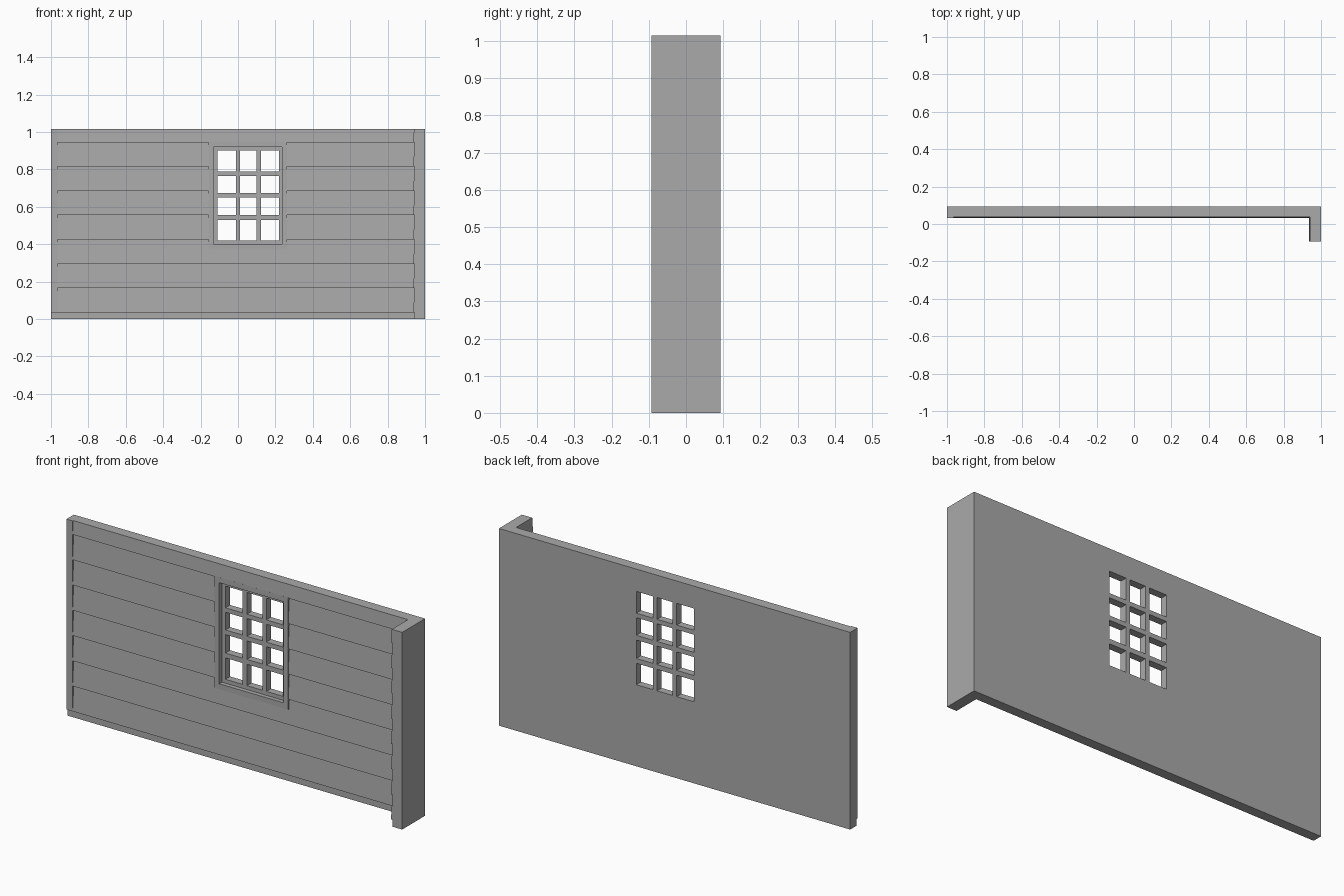
import bpy
import bmesh
from mathutils import Vector

cube = bpy.data.objects.get("Cube")
if cube:
    bpy.data.objects.remove(cube, do_unlink=True)

HEIGHT = 1.015
BACK = 0.093        # rear plane of the wall
FACE = 0.033        # front plane of trim and board lips
DEPTH = 0.009       # how far each board leans back
BOARD, FIRST = 0.13, 0.035

grey = bpy.data.materials.new("wall grey")
grey.use_nodes = True
grey.diffuse_color = (0.4, 0.4, 0.4, 1)
grey.node_tree.nodes["Principled BSDF"].inputs["Base Color"].default_value = (0.4, 0.4, 0.4, 1)


def make_object(name, bm):
    bmesh.ops.recalc_face_normals(bm, faces=bm.faces)
    mesh = bpy.data.meshes.new(name)
    bm.to_mesh(mesh)
    bm.free()
    mesh.materials.append(grey)
    obj = bpy.data.objects.new(name, mesh)
    bpy.context.collection.objects.link(obj)
    return obj


def prism(name, profile, place, start, end):
    """Extrude a closed profile; place(u, z, t) gives the position."""
    bm = bmesh.new()
    face = bm.faces.new([bm.verts.new(place(u, z, start)) for u, z in profile])
    new = bmesh.ops.extrude_face_region(bm, geom=[face])["geom"]
    shift = Vector(place(0, 0, end)) - Vector(place(0, 0, start))
    bmesh.ops.translate(bm, vec=shift, verts=[v for v in new if isinstance(v, bmesh.types.BMVert)])
    return make_object(name, bm)


def boxes(name, limits):
    """Boxes given as (x0, x1, y0, y1, z0, z1)."""
    bm = bmesh.new()
    for x0, x1, y0, y1, z0, z1 in limits:
        for v in bmesh.ops.create_cube(bm, size=1)["verts"]:
            v.co = (x1 if v.co.x > 0 else x0, y1 if v.co.y > 0 else y0, z1 if v.co.z > 0 else z0)
    return make_object(name, bm)


def cut(obj, cutter):
    mod = obj.modifiers.new("cut", "BOOLEAN")
    mod.operation, mod.solver, mod.object = "DIFFERENCE", "EXACT", cutter
    graph = bpy.context.evaluated_depsgraph_get()
    mesh = bpy.data.meshes.new_from_object(obj.evaluated_get(graph))
    obj.modifiers.clear()
    obj.data = mesh
    bpy.data.objects.remove(cutter, do_unlink=True)


def lap_profile(lip, rear):
    """Sawtooth of overlapping boards, closed along the rear plane."""
    points = [(rear, 0), (lip + DEPTH, 0)]
    z = FIRST
    while z < HEIGHT:
        top = min(z + BOARD, HEIGHT)
        points += [(lip + DEPTH, z), (lip, z), (lip + DEPTH * (top - z) / BOARD, top)]
        z += BOARD
    # drop the doubled point where one board meets the next
    points = [p for i, p in enumerate(points)
              if i == 0 or (Vector(p) - Vector(points[i - 1])).length > 1e-4]
    return points + [(rear, HEIGHT)]


def along_x(u, z, t):
    return (t, u, z)


def along_y(u, z, t):
    return (u, t, z)


# Main wall with lapped siding on the front
wall = prism("siding_wall", lap_profile(FACE, BACK), along_x, -0.965, 0.945)

# Short return wall, sided on its inner face
prism("return_wall", lap_profile(0.936, 1.0), along_y, -BACK, BACK)

# Corner board, stopping above the recessed base
prism("corner_board",
      [(BACK, 0), (FACE + DEPTH, 0), (FACE + DEPTH, FIRST), (FACE, FIRST), (FACE, HEIGHT), (BACK, HEIGHT)],
      along_x, -1, -0.965)

# Window recess and the grid of openings, leaving the muntins
LEFT, RIGHT, LOW, HIGH, SASH = -0.13, 0.235, 0.40, 0.92, 0.055
cut(wall, boxes("recess_cutter", [(LEFT, RIGHT, 0, SASH, LOW, HIGH)]))
columns = [(-0.11, -0.012), (0.012, 0.1), (0.123, 0.218)]
rows = [(0.42, 0.53), (0.555, 0.65), (0.674, 0.765), (0.788, 0.9)]
cut(wall, boxes("pane_cutter", [(x0, x1, 0, 0.2, z0, z1) for x0, x1 in columns for z0, z1 in rows]))

# Flat casing around the window
TRIM = 0.028
boxes("window_casing", [
    (LEFT - TRIM, LEFT, FACE, SASH, LOW - TRIM, HIGH + TRIM),
    (RIGHT, RIGHT + TRIM, FACE, SASH, LOW - TRIM, HIGH + TRIM),
    (LEFT, RIGHT, FACE, SASH, LOW - TRIM, LOW),
    (LEFT, RIGHT, FACE, SASH, HIGH, HIGH + TRIM),
])
